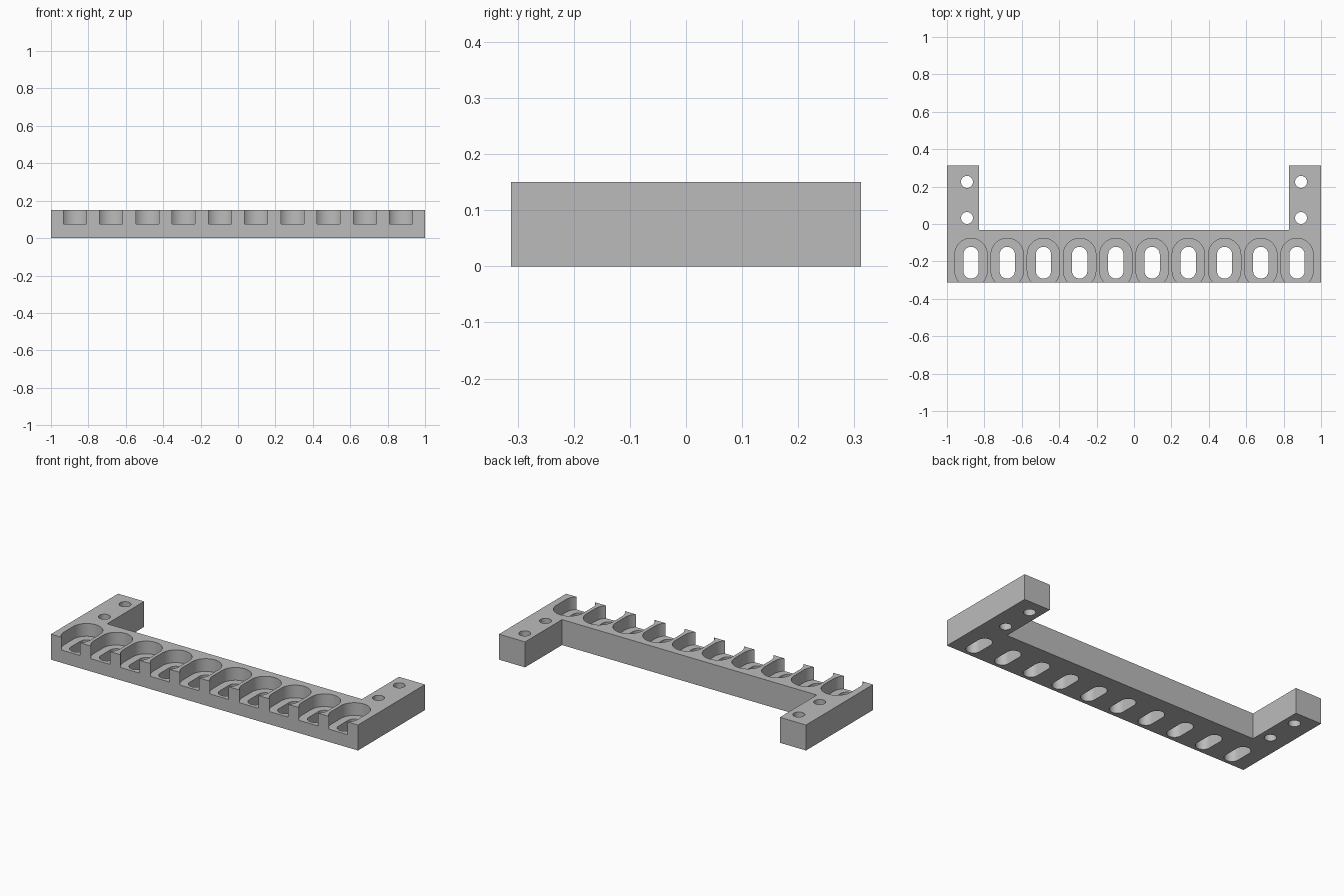
import bpy, bmesh, math

cube = bpy.data.objects.get("Cube")
if cube:
    bpy.data.objects.remove(cube, do_unlink=True)

HEIGHT, FRONT, BACK = 0.15, -0.312, 0.312
SLOT_FRONT, SLOT_BACK = -0.251, -0.163   # centres of the rounded slot ends
FLOOR = 0.075                            # pocket floor height

grey = bpy.data.materials.new("plain grey")
grey.use_nodes = True
colour = (0.5, 0.5, 0.5, 1)
grey.diffuse_color = colour
grey.node_tree.nodes["Principled BSDF"].inputs["Base Color"].default_value = colour


def prism(bm, outline, z0, z1):
    """Extrude a counter-clockwise outline from z0 to z1."""
    low = [bm.verts.new((x, y, z0)) for x, y in outline]
    high = [bm.verts.new((x, y, z1)) for x, y in outline]
    bm.faces.new(low[::-1])
    bm.faces.new(high)
    for i in range(len(low)):
        j = (i + 1) % len(low)
        bm.faces.new((low[i], low[j], high[j], high[i]))


def stadium(x, y0, y1, r, n=24):
    """Round-ended slot along y; a circle when y0 equals y1."""
    pts = []
    for y, start in ((y1, 0), (y0, math.pi)):
        last = n if y0 == y1 else n + 1
        for i in range(last):
            a = start + math.pi * i / n
            pts.append((x + r * math.cos(a), y + r * math.sin(a)))
    return pts


def finish(name, bm):
    mesh = bpy.data.meshes.new(name)
    bm.to_mesh(mesh)
    bm.free()
    obj = bpy.data.objects.new(name, mesh)
    bpy.context.collection.objects.link(obj)
    mesh.materials.append(grey)
    return obj


# U-shaped bar with two mounting arms
bm = bmesh.new()
half = [(1, FRONT), (1, BACK), (0.83, BACK), (0.83, -0.032)]
prism(bm, half + [(-x, y) for x, y in reversed(half)], 0, HEIGHT)
rack = finish("rack_bar", bm)

# Pockets open at the front, each with a through slot
pockets, holes = bmesh.new(), bmesh.new()
for i in range(10):
    x = (i - 4.5) * 0.1937
    prism(pockets, stadium(x, SLOT_FRONT, SLOT_BACK, 0.0865), FLOOR, HEIGHT + 0.1)
    prism(holes, stadium(x, SLOT_FRONT, SLOT_BACK, 0.041), -0.1, HEIGHT + 0.1)

# Screw holes in the arms
for x in (-0.893, 0.893):
    for y in (0.032, 0.225):
        prism(holes, stadium(x, y, y, 0.032), -0.1, HEIGHT + 0.1)

cutters = [finish("pocket_cutter", pockets), finish("hole_cutter", holes)]
bpy.context.view_layer.objects.active = rack
rack.select_set(True)
for cutter in cutters:
    mod = rack.modifiers.new(cutter.name, "BOOLEAN")
    mod.object = cutter
    mod.operation = "DIFFERENCE"
    mod.solver = "EXACT"
    bpy.ops.object.modifier_apply(modifier=mod.name)
    bpy.data.objects.remove(cutter, do_unlink=True)

bpy.ops.object.shade_smooth_by_angle(angle=math.radians(30))
